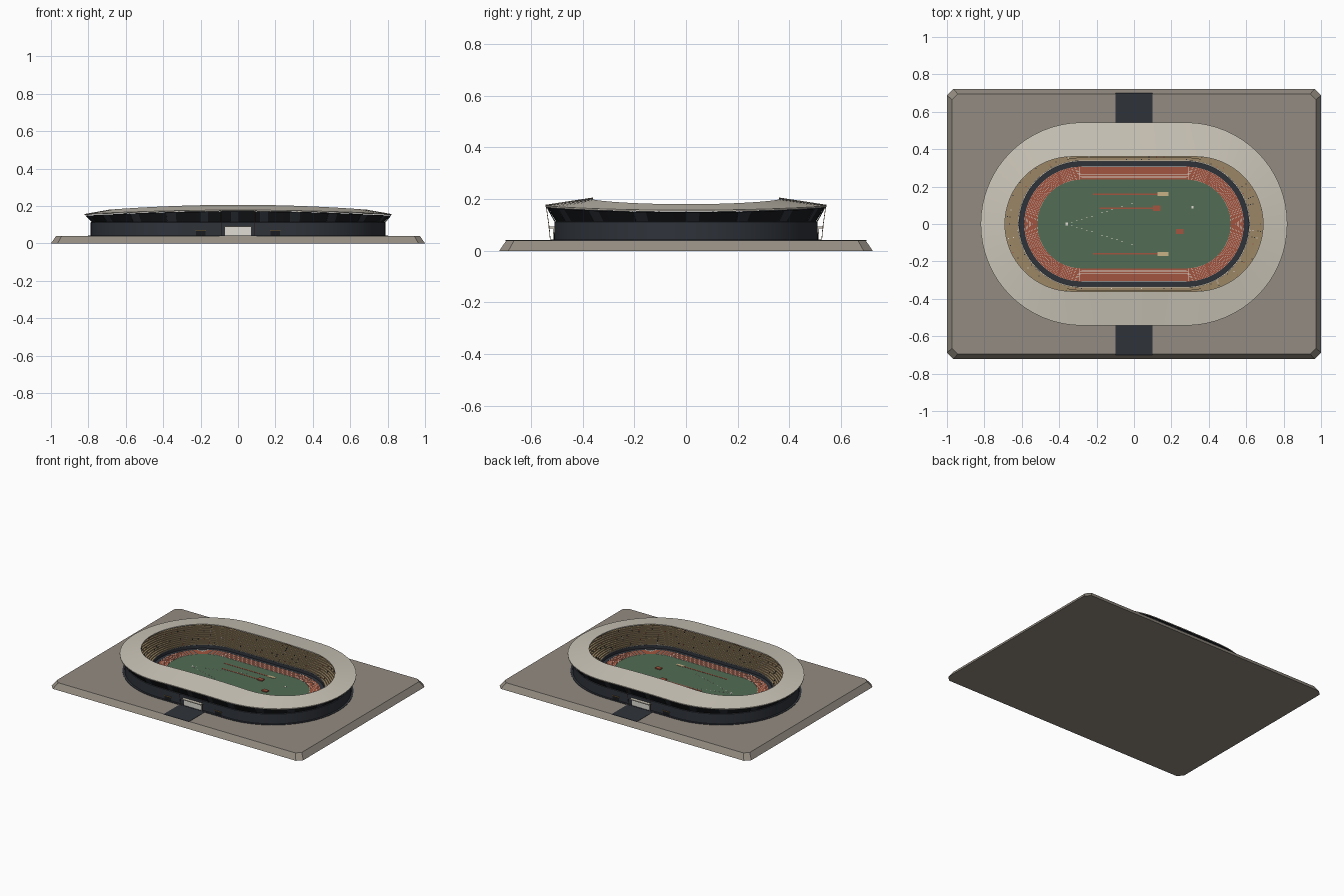
import bpy, bmesh, math, random
from mathutils import Vector

if "Cube" in bpy.data.objects:
    bpy.data.objects.remove(bpy.data.objects["Cube"])
random.seed(4)
L = 0.28  # half length of the straights


def mat(name, r, g, b):
    m = bpy.data.materials.new(name)
    m.diffuse_color = (r, g, b, 1)
    m.use_nodes = True
    m.node_tree.nodes["Principled BSDF"].inputs["Base Color"].default_value = m.diffuse_color
    return m


STONE = mat("plaza_stone", .29, .26, .22)
ROOF = mat("roof_white", .60, .56, .48)
DARK = mat("dark_steel", .028, .033, .042)
BLACK = mat("black_panel", .010, .011, .013)
GRASS = mat("grass", .085, .15, .09)
CLAY = mat("track_clay", .36, .09, .05)
SEAT = mat("seat_tan", .33, .24, .13)
WHITE = mat("line_white", .75, .72, .66)
SAND = mat("sand", .58, .44, .24)
BRONZE = mat("bronze", .22, .14, .05)


def make(name, bm, *mats):
    bmesh.ops.recalc_face_normals(bm, faces=bm.faces)
    me = bpy.data.meshes.new(name)
    bm.to_mesh(me)
    bm.free()
    for m in mats:
        me.materials.append(m)
    ob = bpy.data.objects.new(name, me)
    bpy.context.collection.objects.link(ob)
    return ob


def oval(r, l=L, arc=32, straight=14):
    """Outline of a running-track oval, counter-clockwise."""
    pts = []
    for s in (1, -1):
        for i in range(arc):
            a = -math.pi / 2 + math.pi * i / arc
            pts.append((s * (l + r * math.cos(a)), s * r * math.sin(a)))
        for i in range(straight):
            pts.append((s * (l - 2 * l * i / straight), s * r))
    return pts


def loft(name, sections, *mats, closed=False, cap=False, pick=None):
    """Join oval sections (radius, z, lift at mid-straight, half length)."""
    bm = bmesh.new()
    rings = []
    for sec in sections:
        r, z, lift, l = (tuple(sec) + (0, L)[len(sec) - 2:])[:4]
        rings.append([bm.verts.new((x, y, z + lift * (1 - (x / (l + r)) ** 2)))
                      for x, y in oval(r, l)])
    n = len(rings[0])
    count = len(rings) if closed else len(rings) - 1
    for j in range(count):
        a, b = rings[j], rings[(j + 1) % len(rings)]
        for i in range(n):
            k = (i + 1) % n
            f = bm.faces.new((a[i], a[k], b[k], b[i]))
            if pick:
                f.material_index = pick(i, j)
    if cap:
        bm.faces.new(rings[-1])
        bm.faces.new(rings[0])
    ob = make(name, bm, *mats)
    return ob


def band(name, r0, r1, z0, z1, m):
    return loft(name, [(r0, z0), (r1, z0), (r1, z1), (r0, z1)], m, closed=True)


def add_box(bm, c, s):
    vs = bmesh.ops.create_cube(bm, size=1)["verts"]
    for v in vs:
        v.co = Vector((c[0] + v.co.x * s[0], c[1] + v.co.y * s[1], c[2] + v.co.z * s[2]))


def boxes(name, items, m):
    bm = bmesh.new()
    for c, s in items:
        add_box(bm, c, s)
    return make(name, bm, m)


def rods(name, pairs, rad, m):
    bm = bmesh.new()
    for p, q in pairs:
        p, q = Vector(p), Vector(q)
        d = q - p
        vs = bmesh.ops.create_cone(bm, segments=6, radius1=rad, radius2=rad,
                                   depth=d.length, cap_ends=True)["verts"]
        rot = d.to_track_quat('Z', 'Y')
        for v in vs:
            v.co = rot @ v.co + (p + q) / 2
    return make(name, bm, m)


# plaza base with sloping sides and clipped corners
bm = bmesh.new()
loops = []
for X, Y, c, z in ((1, .722, .035, 0), (.972, .695, .03, .04)):
    loops.append([bm.verts.new((x, y, z)) for x, y in (
        (X - c, -Y), (X, c - Y), (X, Y - c), (X - c, Y),
        (c - X, Y), (-X, Y - c), (-X, c - Y), (c - X, -Y))])
for i in range(8):
    k = (i + 1) % 8
    bm.faces.new((loops[0][i], loops[0][k], loops[1][k], loops[1][i]))
bm.faces.new(loops[0])
bm.faces.new(loops[1])
make("plaza_base", bm, STONE)

# dark approach paths, front and back
boxes("approach_path", [((0, s * .60, .0405), (.20, .20, .003)) for s in (1, -1)], DARK)

# arena floor, track, field
band("perimeter_floor", .30, .345, .038, .044, DARK)
band("running_track", .232, .307, .038, .046, CLAY)
loft("grass_field", [(.237, .038), (.237, .047)], GRASS, cap=True)
for i in range(9):
    r = .238 + i * .0084
    band("lane_line", r, r + .0009, .0455, .0468 if i else .0478, WHITE)
boxes("start_line", [((sx * .29, sy * .272, .0463), (.002, .066, .001))
                     for sx in (1, -1) for sy in (1, -1)], WHITE)

# field event areas
boxes("jump_runway", [((-.045, s * .16, .0475), (.35, .008, .002)) for s in (1, -1)]
      + [((-.04, .085, .0475), (.29, .008, .002)), ((.245, -.04, .050), (.040, .028, .008)),
         ((.122, .085, .050), (.040, .030, .008))], CLAY)
boxes("sand_pit", [((.155, s * .16, .0478), (.058, .020, .003)) for s in (1, -1)], SAND)
dashes = []
for s in (1, -1):
    for i in range(1, 14):
        t = i / 13
        dashes.append(((-.36 + .35 * t, s * .11 * t, .0473), (.010, .002, .001)))
dashes += [((-.36, 0, .0475), (.014, .014, .002)), ((.313, .09, .0475), (.012, .012, .003))]
boxes("throw_sector_mark", dashes, WHITE)

# parapet around the arena with a pale rail
band("arena_parapet", .334, .340, .04, .066, DARK)
band("parapet_rail", .335, .339, .066, .069, ROOF)

# stepped seating bowl
ROWS = 12
steps = [(.340, .040)]
for i in range(ROWS):
    t = i / (ROWS - 1)
    z, lift = .062 + .076 * t, .018 * t
    r = .340 + .155 * i / ROWS
    steps += [(r, z, lift, L), (r + .155 / ROWS, z, lift, L)]
loft("seating_bowl", steps, SEAT)

# scattered spectators on the lower rows
crowd = []
for k in range(260):
    row = random.randrange(ROWS - 2)
    t = row / (ROWS - 1)
    r = .346 + .155 * row / ROWS
    pts = oval(r)
    x, y = random.choice(pts)
    z = .062 + .076 * t + .018 * t * (1 - (x / (L + r)) ** 2)
    crowd.append(((x, y, z + .003), (.005, .005, .007)))
boxes("spectator_dark", crowd[::2], DARK)
boxes("spectator_clay", crowd[1::4], CLAY)
boxes("spectator_pale", crowd[3::4], WHITE)

# outer wall: upright lower storey and flared upper storey with panels
loft("outer_wall", [(.508, .04), (.508, .112), (.503, .114), (.535, .148, .022, L),
                    (.495, .150, .022, L), (.495, .04)], DARK, BLACK, closed=True,
     pick=lambda i, j: 1 if j == 2 and i % 4 else 0)
band("wall_footing", .505, .522, .039, .043, DARK)

# canopy roof, saddle shaped, wider over the long sides
RI, LI, RO, LO = .36, .33, .543, .277
loft("canopy_roof", [(RO, .157, .021, LO), (RI, .180, .026, LI),
                     (RI, .174, .026, LI), (RO, .151, .021, LO)],
     ROOF, DARK, closed=True, pick=lambda i, j: 1 if j == 2 else 0)
loft("roof_inner_trim", [(RI + .004, .172, .026, LI), (RI, .172, .026, LI),
                         (RI, .179, .026, LI), (RI + .004, .179, .026, LI)],
     BRONZE, closed=True)

# ribs along the flared storey
lo, hi = oval(.507), oval(.538)
rods("flare_rib", [((*lo[i], .113), (*hi[i], .150 + .021 * (1 - (hi[i][0] / .82) ** 2)))
                   for i in range(0, len(lo), 4)], .0018, DARK)

# main gates, side doors and hanger rods, front and back
panels, slabs, doors, wires, frames = [], [], [], [], []
for s in (1, -1):
    panels.append(((0, s * .510, .065), (.14, .010, .050)))
    slabs.append(((0, s * .517, .090), (.15, .028, .006)))
    for sx in (1, -1):
        doors.append(((sx * .20, s * .508, .055), (.050, .006, .026)))
        frames.append(((sx * .20, s * .508, .069), (.056, .010, .003)))
        wires += [((sx * .09, s * .541, .172), (sx * .09, s * .529, .090)),
                  ((sx * .09, s * .529, .090), (sx * .09, s * .525, .040))]
boxes("gate_panel", panels, WHITE)
boxes("gate_canopy", slabs, ROOF)
boxes("side_door", doors, BLACK)
boxes("door_lintel", frames, BRONZE)
rods("canopy_hanger", wires, .0012, BRONZE)

# smooth the curved shells, keep hard edges
for ob in bpy.context.scene.objects:
    ob.select_set(ob.name.startswith(("canopy_roof", "outer_wall", "arena_parapet", "seating")))
bpy.context.view_layer.objects.active = bpy.data.objects["outer_wall"]
bpy.ops.object.shade_smooth_by_angle(angle=math.radians(25))
